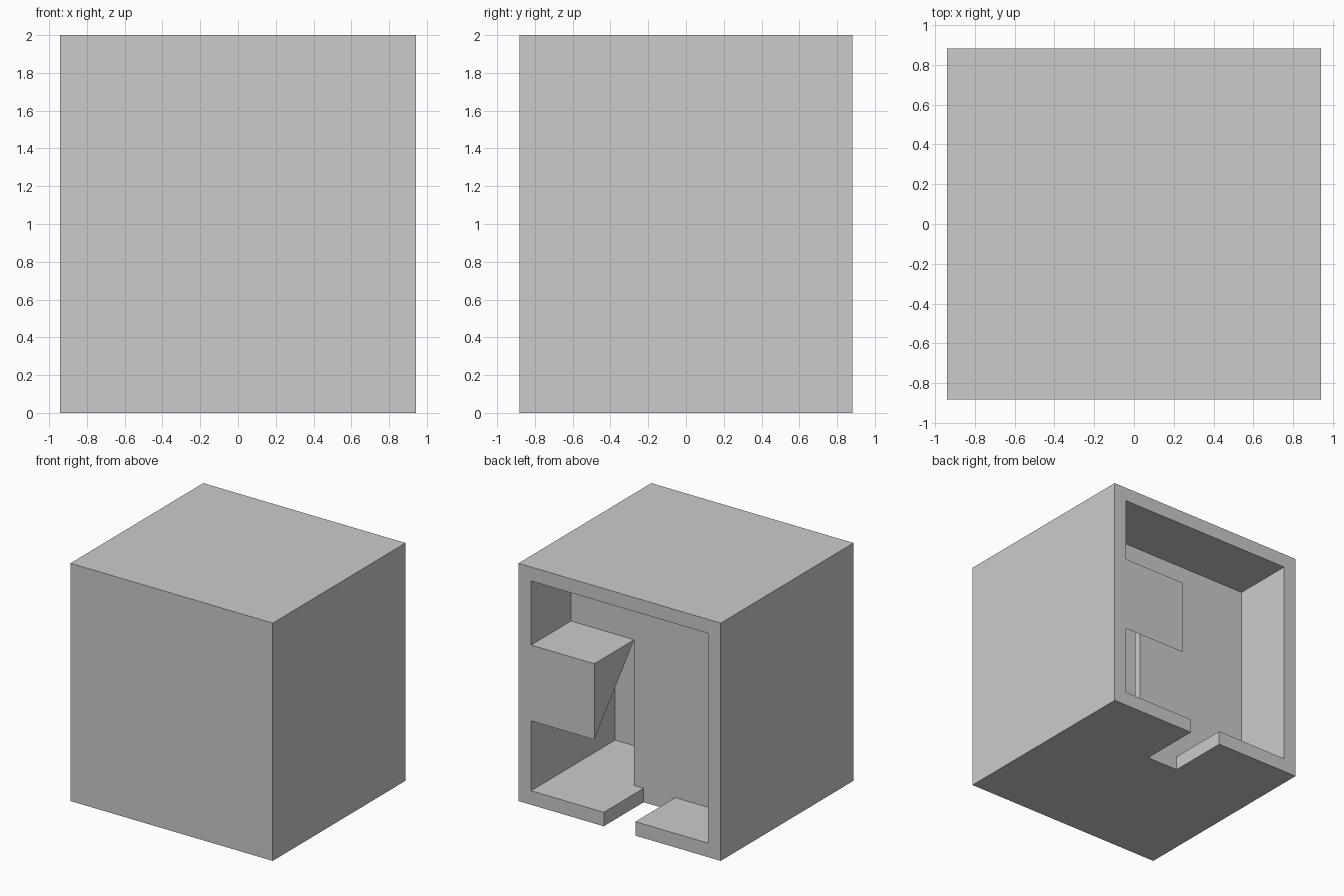
import bpy, bmesh

if "Cube" in bpy.data.objects:
    bpy.data.objects.remove(bpy.data.objects["Cube"])

U = 2 / 17                      # wall thickness, the module of the whole cabinet
W, D, H = 16, 15, 17            # cabinet size in modules
SHELF = 11.42                   # height of the chute top


def prism(name, u0, u1, profile):
    """Extrude a (depth from back, height) profile from u0 to u1, u running from +x to -x."""
    bm = bmesh.new()
    verts = [bm.verts.new(((W / 2 - u0) * U, (D / 2 - d) * U, z * U)) for d, z in profile]
    face = bm.faces.new(verts)
    ext = bmesh.ops.extrude_face_region(bm, geom=[face])
    moved = [v for v in ext["geom"] if isinstance(v, bmesh.types.BMVert)]
    bmesh.ops.translate(bm, verts=moved, vec=((u0 - u1) * U, 0, 0))
    bmesh.ops.recalc_face_normals(bm, faces=bm.faces)
    mesh = bpy.data.meshes.new(name)
    bm.to_mesh(mesh)
    bm.free()
    obj = bpy.data.objects.new(name, mesh)
    bpy.context.collection.objects.link(obj)
    return obj


def box(name, u0, u1, d0, d1, z0, z1):
    return prism(name, u0, u1, [(d0, z0), (d1, z0), (d1, z1), (d0, z1)])


def combine(target, tool, operation):
    mod = target.modifiers.new(tool.name, 'BOOLEAN')
    mod.operation = operation
    mod.solver = 'EXACT'
    mod.object = tool
    bpy.context.view_layer.objects.active = target
    bpy.ops.object.modifier_apply(modifier=mod.name)
    bpy.data.objects.remove(tool)


# Outer cabinet
cabinet = box("cabinet", 0, W, 0, D, 0, H)

# Open recess, inner chamber behind a thin panel, doorway through it, slot in the floor
for cutter in (
    box("recess", 1, 15, -1, 4.5, 1, 16),
    box("chamber", 1, 15, 5, 9.5, 1, 16),
    box("doorway", 1, 6, 4, 5.5, 1, SHELF),
    box("floor_slot", 6.75, 9.25, -1, 4.5, -1, 2),
):
    combine(cabinet, cutter, 'DIFFERENCE')

# Wedge-shaped chute with a flat top and sloping underside, joined to the side wall
chute = prism("chute", 0.5, 6, [(0, 6), (4.5, SHELF), (0, SHELF)])
combine(cabinet, chute, 'UNION')
